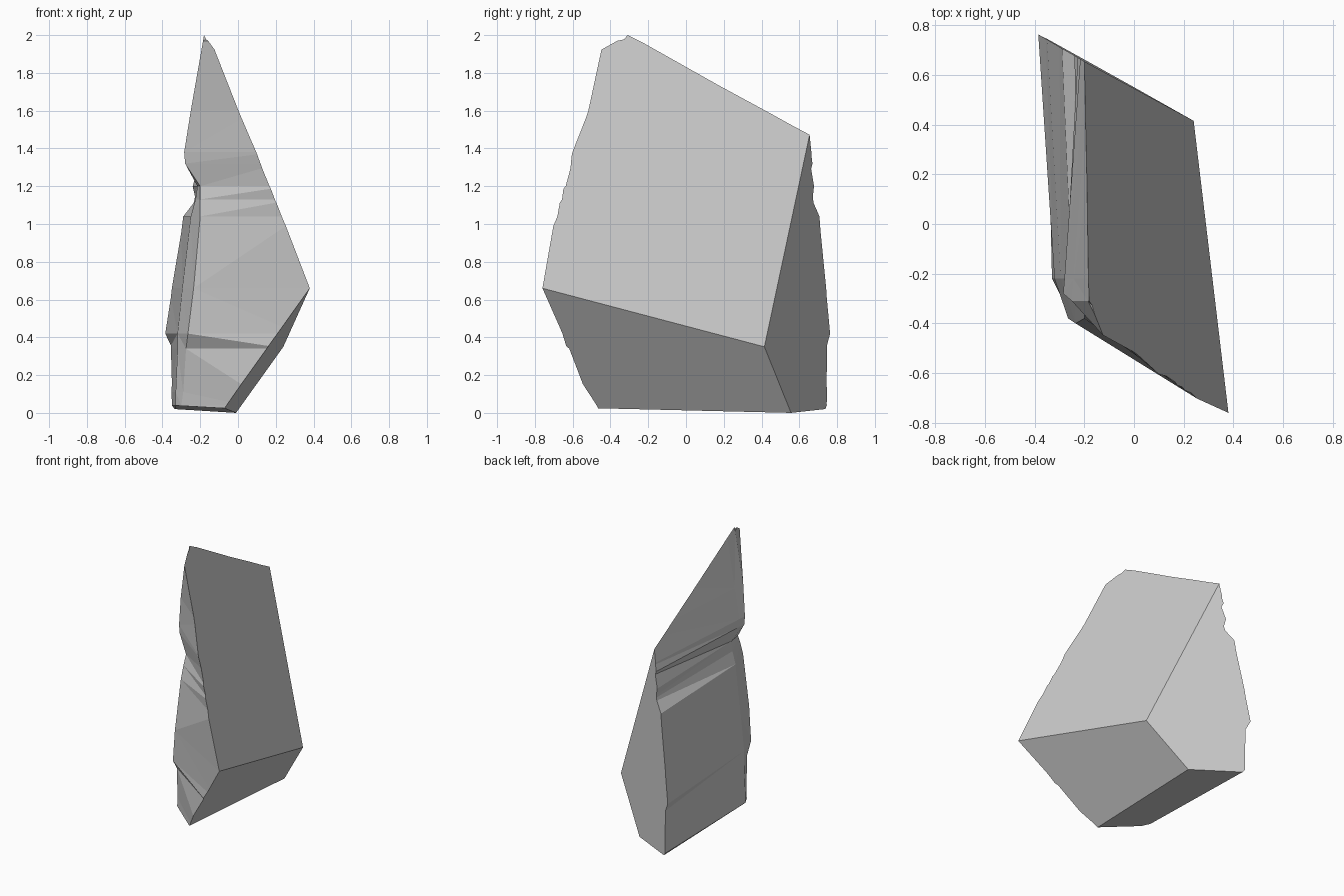
import bpy, bmesh
from mathutils import Vector

if "Cube" in bpy.data.objects:
    bpy.data.objects.remove(bpy.data.objects["Cube"])

# Chipped side of the shard, one row per height:
# z, front-left corner x, y, left bulge x (at y = BULGE_Y), back-left x, front ridge x, y
BULGE_Y = -0.22
ROWS = [
    (2.02, -.177, -.31, -.175, -.105, -.15, -.34),
    (1.97, -.185, -.31, -.181, -.115, -.16, -.36),
    (1.60, -.25, -.31, -.243, -.178, .00, -.515),
    (1.38, -.285, -.28, -.280, -.216, .095, -.60),
    (1.32, -.28, -.28, -.275, -.226, .12, -.61),
    (1.20, -.20, -.32, -.215, -.24, .17, -.64),
    (1.13, -.20, -.35, -.225, -.23, .20, -.66),
    (1.04, -.20, -.38, -.25, -.29, .23, -.68),
    (0.66, -.235, -.40, -.295, -.35, .38, -.76),
    (0.42, -.265, -.38, -.32, -.385, .21, -.655),
    (0.34, -.275, -.32, -.32, -.355, .155, -.62),
    (0.11, -.29, -.29, -.33, -.352, -.01, -.52),
    (0.04, -.30, -.28, -.33, -.35, -.065, -.47),
    (-.05, -.27, -.26, -.29, -.29, -.11, -.42),
]

# Clean break planes, each through three corners of the shard
CUTS = {
    "main": ((-.18, -.31, 2.0), (.38, -.76, .66), (.24, .415, .35)),
    "lower": ((.38, -.76, .66), (.24, .415, .35), (-.01, .56, 0)),
    "back": ((.24, .415, .35), (-.01, .556, 0), (-.10, .60, 1.2)),
    "base": ((-.01, .56, 0), (-.08, -.46, .025), (-.33, .73, .02)),
}
CENTRE = Vector((-.05, 0, .7))


def past(a, b, extra):
    """Point beyond b on the line from a."""
    return b + (b - a).normalized() * extra


bm = bmesh.new()

# Oversized blank lofted from the rows
rings = []
for z, fx, fy, mx, bx, rx, ry in ROWS:
    corner, bulge = Vector((fx, fy, z)), Vector((mx, BULGE_Y, z))
    ridge = past(corner, Vector((rx, ry, z)), .12)
    back = Vector((bx, .42 - .545 * (bx - .24), z))
    pts = [corner, ridge, Vector((1, 1.2, z)), past(bulge, back, .25), bulge]
    rings.append([bm.verts.new(p) for p in pts])
for a, b in zip(rings, rings[1:]):
    for i in range(len(a)):
        j = (i + 1) % len(a)
        bm.faces.new((a[i], a[j], b[j], b[i]))
bm.faces.new(rings[0])
bm.faces.new(rings[-1])
bmesh.ops.triangulate(bm, faces=bm.faces[:])

# Slice off the flat breaks and close each one
for p, q, r in CUTS.values():
    p, q, r = Vector(p), Vector(q), Vector(r)
    n = (q - p).cross(r - p).normalized()
    if n.dot(CENTRE - p) > 0:
        n = -n
    bmesh.ops.bisect_plane(bm, geom=bm.verts[:] + bm.edges[:] + bm.faces[:],
                           dist=1e-5, plane_co=p, plane_no=n, clear_outer=True)
    bmesh.ops.holes_fill(bm, edges=[e for e in bm.edges if e.is_boundary], sides=0)

bmesh.ops.recalc_face_normals(bm, faces=bm.faces[:])
mesh = bpy.data.meshes.new("rock_shard")
bm.to_mesh(mesh)
bm.free()
shard = bpy.data.objects.new("rock_shard", mesh)
bpy.context.collection.objects.link(shard)
